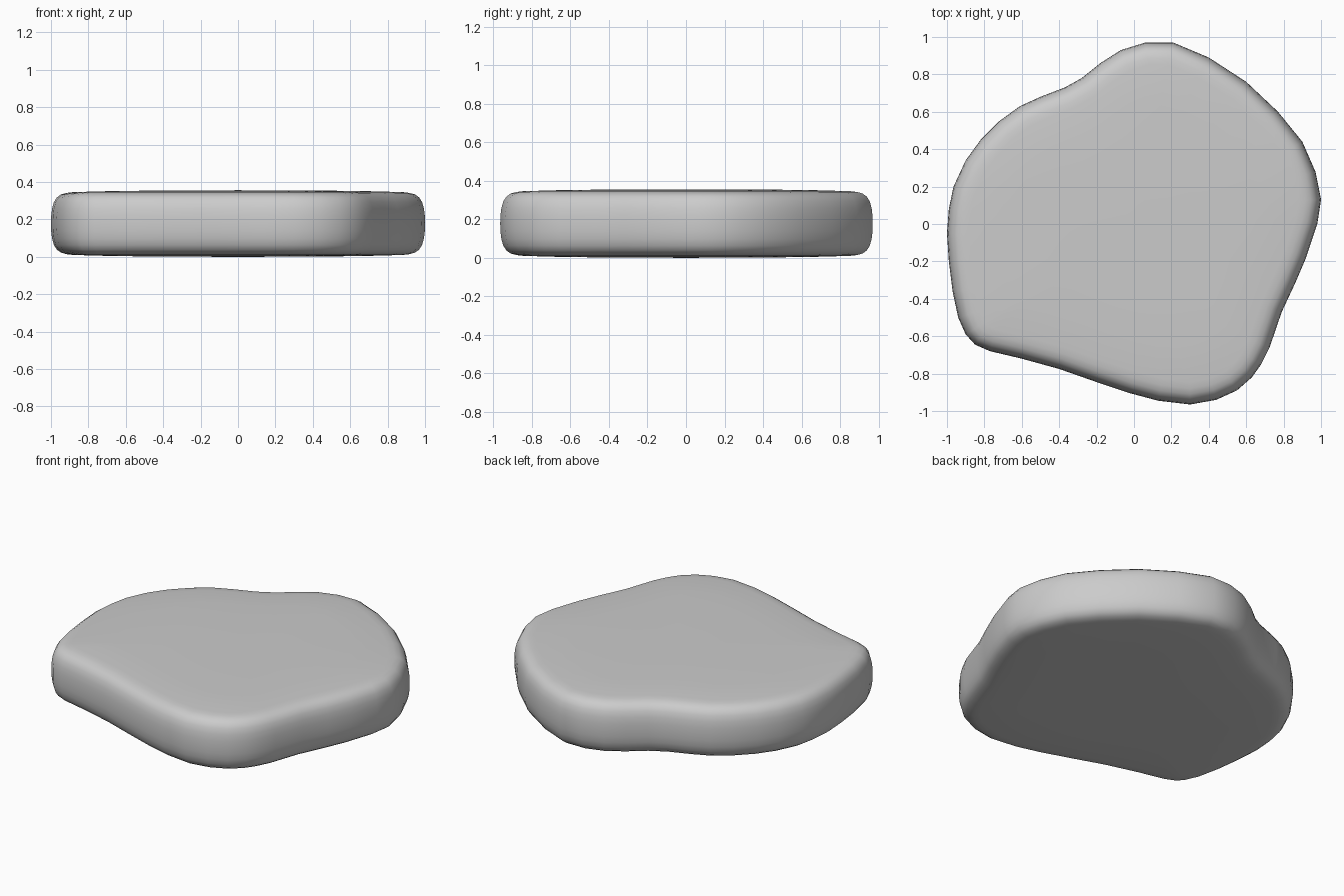
import bpy, bmesh
from mathutils import Vector

if "Cube" in bpy.data.objects:
    bpy.data.objects.remove(bpy.data.objects["Cube"])

# Outline of the slab seen from above
OUTLINE = [(0.06, .97), (.21, .97), (.40, .89), (.60, .76), (.77, .60), (.90, .44), (.97, .28),
           (1.0, .13), (.98, 0), (.92, -.18), (.86, -.32), (.79, -.47), (.725, -.66), (.68, -.75),
           (.63, -.82), (.55, -.89), (.44, -.94), (.30, -.965), (.13, -.945), (-.02, -.905),
           (-.20, -.845), (-.40, -.775), (-.60, -.72), (-.77, -.68), (-.85, -.645), (-.90, -.59),
           (-.94, -.50), (-.97, -.36), (-.99, -.20), (-1.0, -.05), (-.99, .08), (-.965, .20),
           (-.90, .34), (-.82, .45), (-.72, .55), (-.61, .63), (-.50, .68), (-.37, .73),
           (-.28, .78), (-.18, .86), (-.07, .93)]
# Rounded edge: inset from the outline, height above the middle
EDGE = [(0, 0), (.001, .04), (.006, .08), (.016, .115), (.032, .14), (.055, .156), (.085, .164), (.12, .168)]
MID, HALF = 0.178, 0.178

pts = [Vector(p) for p in OUTLINE]
n = len(pts)
normals = []
for i in range(n):
    t = (pts[(i + 1) % n] - pts[i - 1]).normalized()
    normals.append(Vector((-t.y, t.x)))
# inward normals for this clockwise outline point to the right
normals = [-v if v.dot(p) > 0 else v for v, p in zip(normals, pts)]


def ring(bm, inset, z, scale=1.0):
    return [bm.verts.new((*((p + v * inset) * scale), z)) for p, v in zip(pts, normals)]


bm = bmesh.new()
# Bottom dome, side wall and top dome as stacked rings
dome = [(.75, .174), (.4, .177)]
upper = [(i, z, 1) for i, z in EDGE] + [(.12, z, s) for s, z in dome]
rows = [(i, -z, s) for i, z, s in reversed(upper[1:])] + upper
rings = [ring(bm, i, MID + z, s) for i, z, s in rows]
for a, b in zip(rings, rings[1:]):
    for i in range(n):
        j = (i + 1) % n
        bm.faces.new((a[i], a[j], b[j], b[i]))
for loop, z in ((rings[0], MID - HALF), (rings[-1], MID + HALF)):
    c = bm.verts.new((0, 0, z))
    for i in range(n):
        bm.faces.new((loop[i], loop[(i + 1) % n], c))
bmesh.ops.recalc_face_normals(bm, faces=bm.faces)
for f in bm.faces:
    f.smooth = True

mesh = bpy.data.meshes.new("flat_stone")
bm.to_mesh(mesh)
bm.free()
stone = bpy.data.objects.new("flat_stone", mesh)
bpy.context.collection.objects.link(stone)
